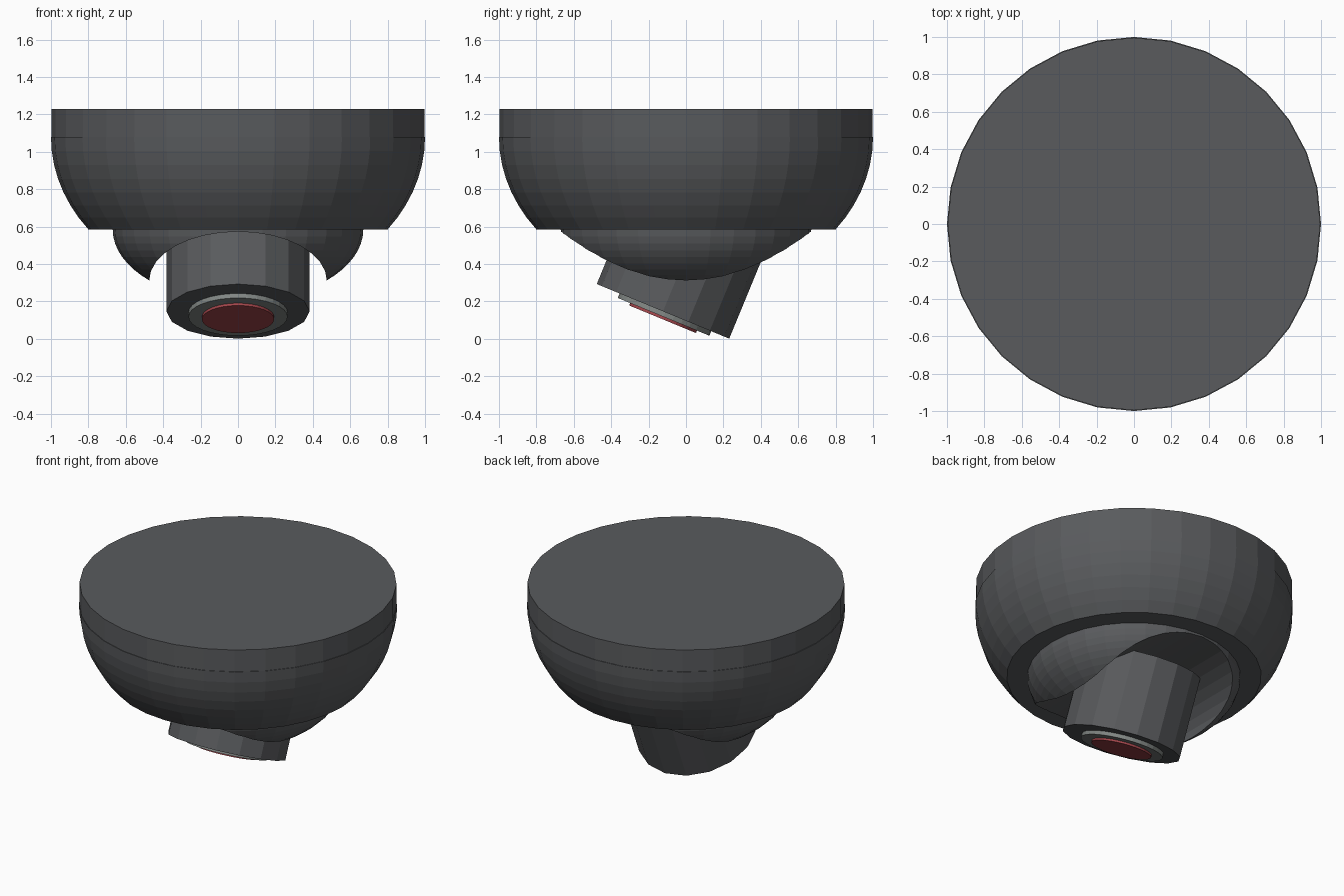
import bpy, bmesh
from math import sin, cos, pi, radians, asin
from mathutils import Vector, Matrix

if "Cube" in bpy.data.objects:
    bpy.data.objects.remove(bpy.data.objects["Cube"])


def material(name, rgb):
    m = bpy.data.materials.new(name)
    m.diffuse_color = (*rgb, 1)
    m.use_nodes = True
    m.node_tree.nodes["Principled BSDF"].inputs["Base Color"].default_value = m.diffuse_color
    return m


DARK = material("dark_plastic", (0.10, 0.104, 0.11))
STEEL = material("lens_ring_grey", (0.22, 0.24, 0.23))
RED = material("lens_red", (0.36, 0.06, 0.07))


def lathe(name, profile, sides, mat, matrix=None):
    """Spin an (r, z) profile into a closed, flat-shaded solid."""
    bm = bmesh.new()
    rings = []
    for r, z in profile:
        if r < 1e-5:
            rings.append([bm.verts.new((0, 0, z))])
        else:
            rings.append([bm.verts.new((r * cos(2 * pi * i / sides), r * sin(2 * pi * i / sides), z))
                          for i in range(sides)])
    for a, b in zip(rings, rings[1:]):
        for i in range(sides):
            j = (i + 1) % sides
            if len(b) == 1:
                bm.faces.new((a[i], a[j], b[0]))
            else:
                bm.faces.new((a[i], a[j], b[j], b[i]))
    for ring in (rings[0], rings[-1]):
        if len(ring) > 1:
            bm.faces.new(ring)
    bmesh.ops.recalc_face_normals(bm, faces=bm.faces)
    if matrix:
        bmesh.ops.transform(bm, matrix=matrix, verts=bm.verts)
    me = bpy.data.meshes.new(name)
    bm.to_mesh(me)
    bm.free()
    ob = bpy.data.objects.new(name, me)
    bpy.context.collection.objects.link(ob)
    me.materials.append(mat)
    return ob


# Ceiling cap and curved housing
lathe("mounting_cap", [(0.996, 1.08), (0.996, 1.23)], 32, DARK)
end = asin(0.6)
housing = [(cos(end * i / 7), 1.08 - 0.825 * sin(end * i / 7)) for i in range(8)]
lathe("housing", housing, 32, DARK)

# Flattened ball with a slot cut through it from front to back
ball = [(0.67 * cos(pi / 2 * i / 16), 0.585 - 0.386 * sin(pi / 2 * i / 16)) for i in range(17)]
ball = lathe("swivel_ball", ball, 32, DARK)
slot_matrix = (Matrix.Translation((0, 0, 0.31)) @ Matrix.Diagonal((0.475, 1, 0.263, 1))
               @ Matrix.Rotation(pi / 2, 4, 'X'))
slot = lathe("slot_cutter", [(1, -1), (1, 1)], 32, DARK, slot_matrix)
slot.hide_render = True
cut = ball.modifiers.new("slot", 'BOOLEAN')
cut.operation = 'DIFFERENCE'
cut.solver = 'EXACT'
cut.object = slot
bpy.context.view_layer.objects.active = ball
bpy.ops.object.modifier_apply(modifier=cut.name)
bpy.data.objects.remove(slot)

# Tilted camera barrel with lens ring and red lens
tilt = Matrix.Translation((0, -0.123, 0.147)) @ Matrix.Rotation(radians(-22.4), 4, 'X')
lathe("camera_barrel", [(0.383, 0), (0.383, 0.52)], 16, DARK, tilt)
lens = tilt @ Matrix.Translation((0, 0.014, 0))
lathe("lens_ring", [(0.265, -0.026), (0.265, 0.02)], 32, STEEL, lens)
lathe("lens", [(0.193, -0.04), (0.193, 0)], 32, RED, lens)
